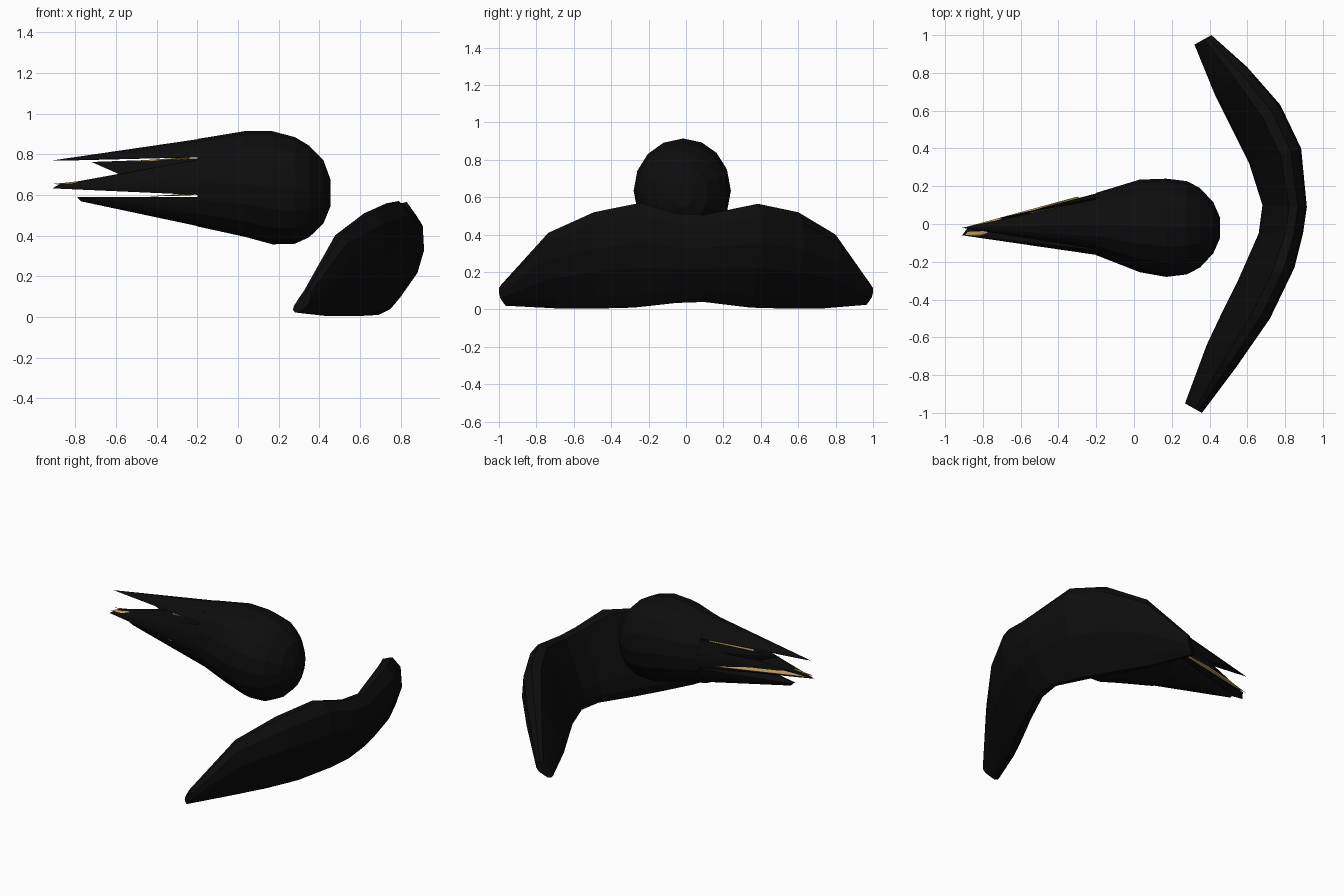
import bpy, bmesh
from math import sin, cos, pi, sqrt

if "Cube" in bpy.data.objects:
    bpy.data.objects.remove(bpy.data.objects["Cube"])


def material(name, color):
    m = bpy.data.materials.new(name)
    m.diffuse_color = (*color, 1)
    m.use_nodes = True
    m.node_tree.nodes["Principled BSDF"].inputs["Base Color"].default_value = m.diffuse_color
    return m


BLACK = material("black", (0.004, 0.004, 0.004))
GOLD = material("gold", (0.55, 0.36, 0.11))


def finish(bm, name, mat):
    bmesh.ops.recalc_face_normals(bm, faces=bm.faces)
    me = bpy.data.meshes.new(name)
    bm.to_mesh(me)
    bm.free()
    me.materials.append(mat)
    ob = bpy.data.objects.new(name, me)
    bpy.context.collection.objects.link(ob)
    return ob


def loft(name, rings, mat):
    """Skin closed rings of equal length and cap both ends."""
    bm = bmesh.new()
    rows = [[bm.verts.new(p) for p in r] for r in rings]
    n = len(rows[0])
    for a, b in zip(rows, rows[1:]):
        for i in range(n):
            j = (i + 1) % n
            bm.faces.new((a[i], a[j], b[j], b[i]))
    bm.faces.new(rows[0])
    bm.faces.new(rows[-1])
    return finish(bm, name, mat)


def hull(name, pts, mat):
    bm = bmesh.new()
    for p in pts:
        bm.verts.new(p)
    res = bmesh.ops.convex_hull(bm, input=bm.verts)
    loose = [v for v in bm.verts if not v.link_faces]
    bmesh.ops.delete(bm, geom=loose, context='VERTS')
    return finish(bm, name, mat)


# Rounded head: x, centre y, centre z, half width, half height
HEAD = [(.455, -.02, .61, .055, .065), (.42, -.02, .615, .135, .155),
        (.35, -.02, .617, .21, .225), (.28, -.02, .622, .247, .262),
        (.17, -.02, .635, .26, .278), (.03, -.01, .654, .245, .259),
        (-.2, .0, .66, .165, .215)]
SIDES = 16
loft("head", [[(x, cy + ry * cos(2 * pi * i / SIDES), cz + rz * sin(2 * pi * i / SIDES))
               for i in range(SIDES)] for x, cy, cz, ry, rz in HEAD], BLACK)


# Tail spikes: slices of the last head ring drawn out to tips
def spike(name, lo, hi, tips):
    x, cy, cz, ry, rz = HEAD[-1]
    pts = list(tips)
    for k in range(6):
        z = lo + (hi - lo) * k / 5
        w = ry * sqrt(max(0, 1 - ((z - cz) / rz) ** 2))
        pts += [(x + .01, cy - w, z), (x + .01, cy + w, z)]
    hull(name, pts, BLACK)


spike("upper_spike", .785, .875, [(-.91, -.02, .77), (-.88, -.015, .768)])
spike("middle_spike", .60, .775, [(-.91, -.06, .632), (-.88, -.02, .65), (-.9, -.055, .64)])
spike("lower_spike", .445, .59, [(-.79, -.025, .59), (-.79, .0, .588), (-.77, -.01, .568)])

# Short barb in the upper gap
hull("barb", [(-.72, .03, .762), (-.2, .14, .78), (-.2, .1, .70),
              (-.58, .02, .70), (-.58, .05, .71), (-.2, .15, .71)], BLACK)

# Gold slivers lining the gaps
SLIVERS = [[(-.24, .115, .60), (-.3, .145, .63), (-.905, -.02, .655), (-.67, .03, .675)],
           [(-.13, -.13, .615), (-.45, -.10, .592), (-.24, .10, .597), (-.3, -.12, .60)],
           [(-.9, -.062, .65), (-.67, -.035, .682), (-.7, -.06, .665), (-.88, -.04, .656)],
           [(-.23, -.12, .787), (-.42, -.09, .765), (-.55, .06, .765), (-.25, .12, .775)]]
for i, s in enumerate(SLIVERS):
    hull(f"gold_sliver_{i + 1}", s, GOLD)

# Curved shield: inner x, inner y, outer x, outer y, bottom z, top z
STATIONS = [(.27, -.95, .36, -1.0, .02, .13), (.385, -.64, .54, -.76, .005, .41),
            (.47, -.46, .72, -.50, .005, .52), (.55, -.30, .85, -.23, .01, .57),
            (.66, -.05, .895, -.05, .035, .515), (.68, .10, .915, .09, .04, .505),
            (.61, .32, .885, .40, .01, .565), (.53, .48, .775, .63, .005, .52),
            (.43, .68, .60, .83, .005, .40), (.32, .95, .41, 1.0, .025, .13)]
# Leaning section: fraction across, fraction up
SECTION = [(0, .14), (.1, .03), (.3, 0), (.5, .12), (.86, .38), (1, .62),
           (.97, .88), (.8, 1), (.6, .98), (.36, .7), (.06, .32)]
loft("shield", [[(ix + (ox - ix) * t, iy + (oy - iy) * t, zb + (zt - zb) * h)
                 for t, h in SECTION] for ix, iy, ox, oy, zb, zt in STATIONS], BLACK)
